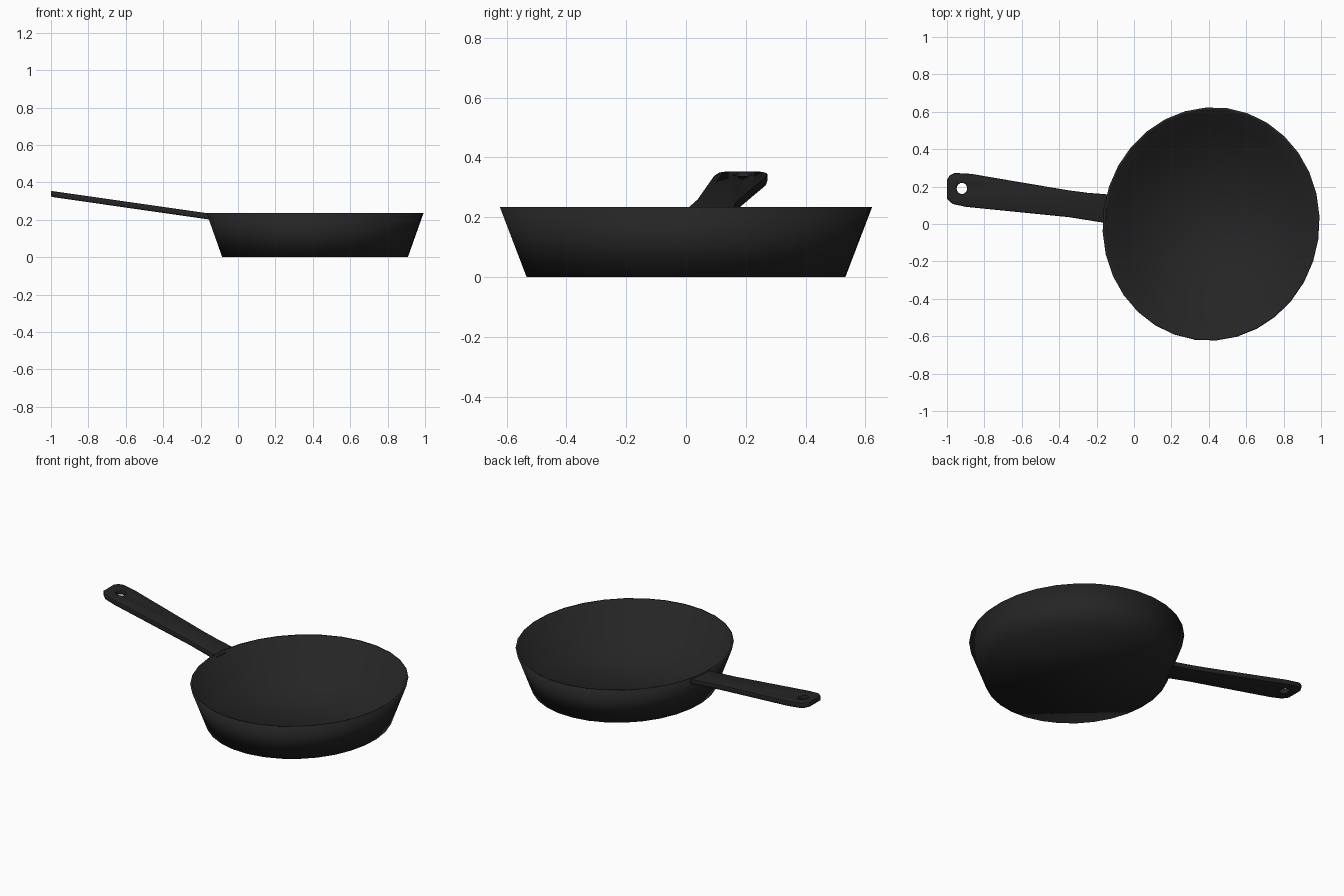
import bpy, bmesh, math
from mathutils import Matrix

cube = bpy.data.objects.get("Cube")
if cube:
    bpy.data.objects.remove(cube, do_unlink=True)

# Material
iron = bpy.data.materials.new("black_iron")
iron.use_nodes = True
colour = (0.018, 0.018, 0.018, 1)
iron.diffuse_color = colour
iron.node_tree.nodes["Principled BSDF"].inputs["Base Color"].default_value = colour

# Pan: slightly oval bowl turned on a 32-sided profile of (radius, height)
SIDES = 32
PROFILE = [(0.535, 0), (0.625, 0.235), (0.613, 0.235), (0.53, 0.02)]
bm = bmesh.new()
rings = []
for r, z in PROFILE:
    ring = []
    for i in range(SIDES):
        a = math.tau * i / SIDES
        ring.append(bm.verts.new((0.927 * r * math.cos(a), r * math.sin(a), z)))
    rings.append(ring)
for low, high in zip(rings, rings[1:]):
    for i in range(SIDES):
        j = (i + 1) % SIDES
        bm.faces.new((low[i], low[j], high[j], high[i]))
bm.faces.new(rings[0][::-1])
bm.faces.new(rings[-1])
bm.transform(Matrix.Translation((0.412, 0, 0)) @ Matrix.Rotation(math.radians(-8), 4, "Z"))
bmesh.ops.recalc_face_normals(bm, faces=bm.faces)
mesh = bpy.data.meshes.new("pan")
bm.to_mesh(mesh)
bm.free()
mesh.materials.append(iron)
mesh.shade_smooth()
pan = bpy.data.objects.new("pan", mesh)
bpy.context.collection.objects.link(pan)

# Handle: flat outline with a hanging hole, thickened and rounded
OUTLINE = [(-0.15, 0.005), (-0.2, 0.013), (-0.35, 0.037), (-0.6, 0.062), (-0.9, 0.092),
           (-0.97, 0.107), (-1, 0.135), (-1, 0.235), (-0.985, 0.26), (-0.96, 0.273),
           (-0.87, 0.268), (-0.6, 0.222), (-0.35, 0.18), (-0.25, 0.167), (-0.14, 0.158)]
HOLE = [(-0.92 + 0.028 * math.cos(math.tau * i / 16), 0.19 + 0.03 * math.sin(math.tau * i / 16))
        for i in range(16)]
curve = bpy.data.curves.new("handle", "CURVE")
curve.dimensions = "2D"
curve.fill_mode = "BOTH"
for points in (OUTLINE, HOLE):
    spline = curve.splines.new("POLY")
    spline.points.add(len(points) - 1)
    for p, (x, y) in zip(spline.points, points):
        p.co = (x, y, 0, 1)
    spline.use_cyclic_u = True
BEVEL = 0.007
curve.bevel_depth = BEVEL
curve.bevel_resolution = 1
curve.offset = -BEVEL
curve.extrude = 0.009
curve.materials.append(iron)
handle = bpy.data.objects.new("handle", curve)
bpy.context.collection.objects.link(handle)
bpy.ops.object.select_all(action="DESELECT")
handle.select_set(True)
bpy.context.view_layer.objects.active = handle
bpy.ops.object.convert(target="MESH")
handle = bpy.context.object

# Slope the handle upward away from the rim
for v in handle.data.vertices:
    v.co.z += 0.22 - 0.143 * (v.co.x + 0.17)
bm = bmesh.new()
bm.from_mesh(handle.data)
bmesh.ops.remove_doubles(bm, verts=bm.verts, dist=0.0001)
bmesh.ops.recalc_face_normals(bm, faces=bm.faces)
bm.to_mesh(handle.data)
bm.free()
bpy.ops.object.shade_smooth_by_angle(angle=math.radians(40))
